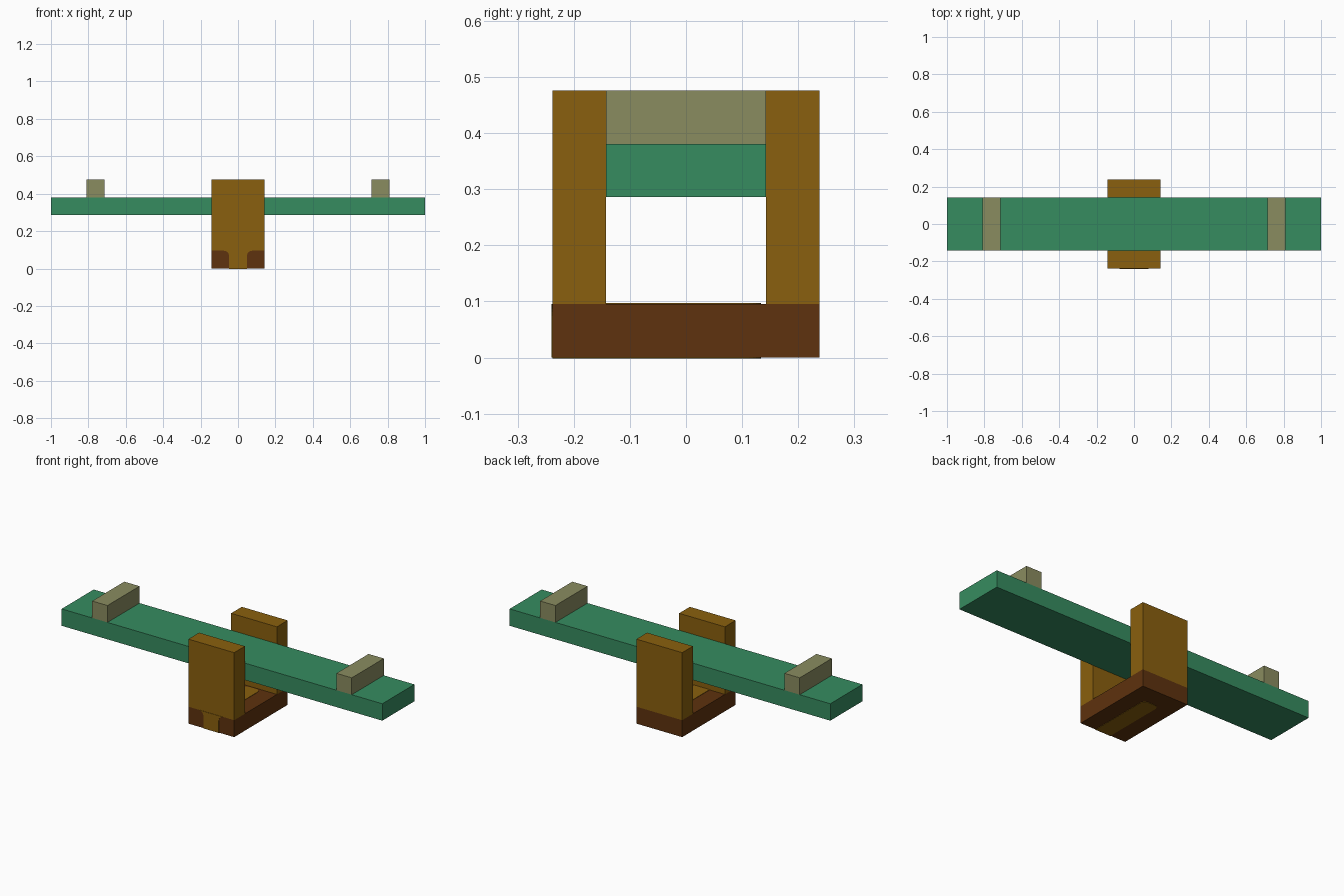
import bpy, bmesh, math
from mathutils import Vector

U = 2 / 21          # one block of the design grid
T = 0.002           # thickness of painted plates

cube = bpy.data.objects.get("Cube")
if cube:
    bpy.data.objects.remove(cube, do_unlink=True)


def make_material(name, rgb):
    m = bpy.data.materials.new(name)
    m.use_nodes = True
    m.diffuse_color = (*rgb, 1)
    m.node_tree.nodes["Principled BSDF"].inputs["Base Color"].default_value = (*rgb, 1)
    return m


GREEN = make_material("plank green", (0.037, 0.262, 0.117))
OCHRE = make_material("post ochre", (0.254, 0.117, 0.0044))
BROWN = make_material("base brown", (0.112, 0.032, 0.0044))
TAN = make_material("handle tan", (0.254, 0.262, 0.117))


def finish(name, bm, mat):
    bmesh.ops.recalc_face_normals(bm, faces=bm.faces)
    mesh = bpy.data.meshes.new(name)
    bm.to_mesh(mesh)
    bm.free()
    mesh.materials.append(mat)
    bpy.context.collection.objects.link(bpy.data.objects.new(name, mesh))


def box(name, center, size, mat):
    """Box given in grid blocks."""
    bm = bmesh.new()
    bmesh.ops.create_cube(bm, size=1)
    for v in bm.verts:
        v.co = Vector([(c + p * s) * U for c, p, s in zip(center, v.co, size)])
    finish(name, bm, mat)


def plate(name, points, push, mat):
    """Thin painted plate from an outline, thickened along push."""
    bm = bmesh.new()
    face = bm.faces.new([bm.verts.new(p) for p in points])
    new = bmesh.ops.extrude_face_region(bm, geom=[face])["geom"]
    bmesh.ops.translate(bm, vec=push, verts=[g for g in new if isinstance(g, bmesh.types.BMVert)])
    finish(name, bm, mat)


def arc(cx, cy, r, start, end, steps=6):
    angles = [math.radians(start + (end - start) * i / steps) for i in range(steps + 1)]
    return [(cx + r * math.cos(a), cy + r * math.sin(a)) for a in angles]


# Frame: base and two posts
box("base", (0, 0, 0.5), (3, 5, 1), BROWN)
for name, y in (("front_post", -2), ("back_post", 2)):
    box(name, (0, y, 3), (3, 1, 4), OCHRE)

# Plank with a handle near each end
box("plank", (0, 0, 3.5), (21, 3, 1), GREEN)
for name, x in (("right_handle", -8), ("left_handle", 8)):
    box(name, (x, 0, 4.5), (1, 3, 1), TAN)

# Painted tongue running down the base front, flaring into the post
r, w = 0.3 * U, 0.5 * U
flare = [(-w, 0), (w, 0)] + arc(w + r, U - r, r, 180, 90) + arc(-w - r, U - r, r, 90, 0)
plate("front_stripe", [(x, -2.5 * U, z) for x, z in flare], (0, -T, 0), OCHRE)

# Painted tongues with a rounded end on the underside and top of the base
for name, start, z, push in (("underside_stripe", -2.5, 0, -T), ("top_stripe", -1.5, U, T)):
    outline = ([(-w, start * U), (w, start * U)]
               + arc(w - r, 1.4 * U - r, r, 0, 90) + arc(r - w, 1.4 * U - r, r, 90, 180))
    plate(name, [(x, y, z) for x, y in outline], (0, 0, push), OCHRE)
